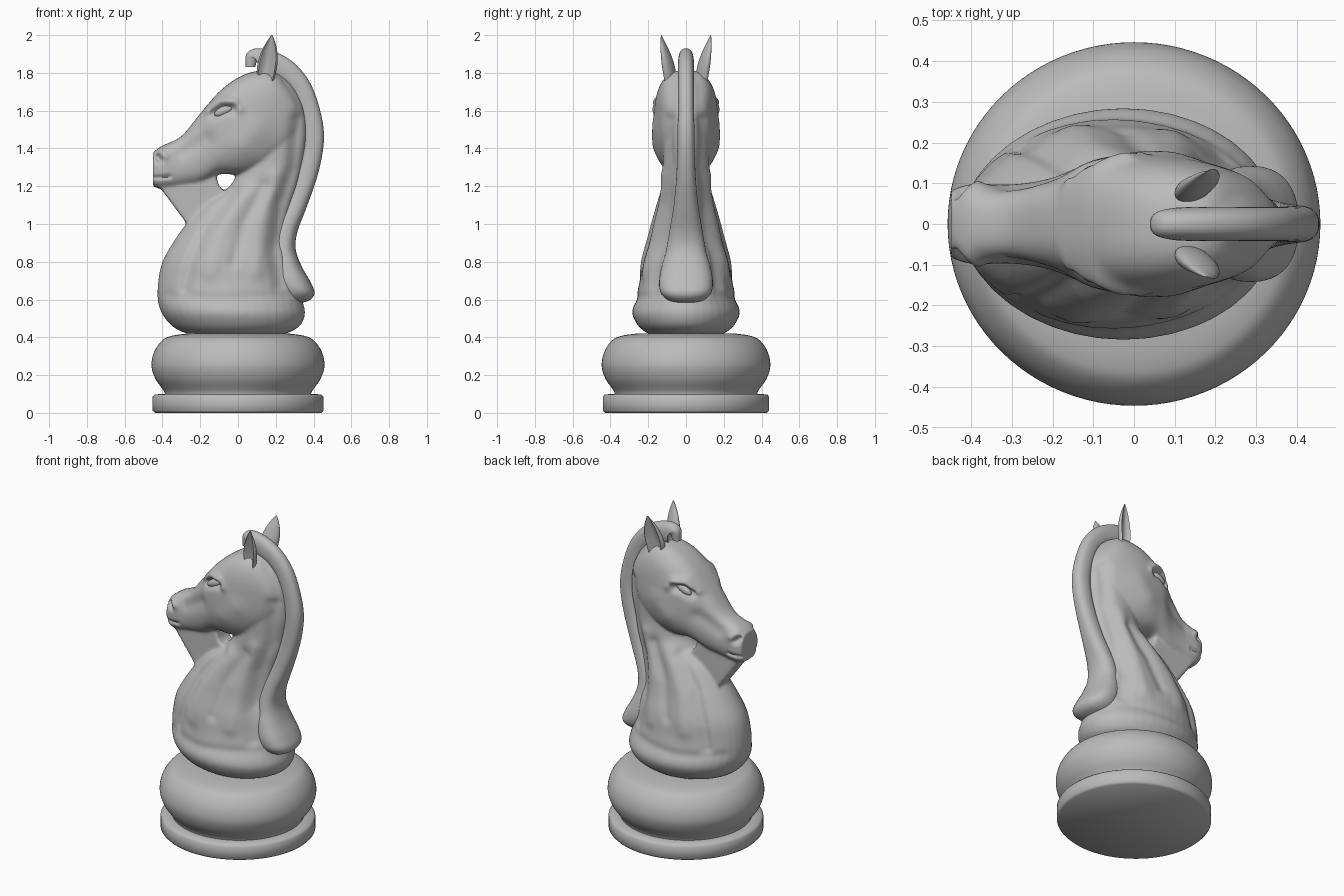
import bpy, bmesh, math
from mathutils import Vector

old = bpy.data.objects.get("Cube")
if old:
    bpy.data.objects.remove(old, do_unlink=True)

grey = bpy.data.materials.new("plain grey")
grey.use_nodes = True
grey.diffuse_color = (0.5, 0.5, 0.5, 1)
grey.node_tree.nodes["Principled BSDF"].inputs["Base Color"].default_value = (0.5, 0.5, 0.5, 1)


def make(name, bm):
    bmesh.ops.recalc_face_normals(bm, faces=bm.faces)
    mesh = bpy.data.meshes.new(name)
    bm.to_mesh(mesh)
    bm.free()
    mesh.materials.append(grey)
    ob = bpy.data.objects.new(name, mesh)
    bpy.context.collection.objects.link(ob)
    return ob


def smooth(ob, angle=40):
    bpy.ops.object.select_all(action='DESELECT')
    ob.select_set(True)
    bpy.context.view_layer.objects.active = ob
    bpy.ops.object.shade_smooth_by_angle(angle=math.radians(angle))


def spline(rows, steps):
    """Catmull-Rom through rows of numbers."""
    pts = [Vector(r) for r in rows]
    pts = [pts[0]] + pts + [pts[-1]]
    out = []
    for a, b, c, d in zip(pts, pts[1:], pts[2:], pts[3:]):
        for i in range(steps):
            t = i / steps
            out.append(b + (c - a) * (t / 2) + (2 * a - 5 * b + 4 * c - d) * (t * t / 2)
                       + (3 * b - a - 3 * c + d) * (t ** 3 / 2))
    return out + [pts[-1]]


def loft(bm, sections, power=1.0, n=40, dent=None):
    """Bridge rings given as (centre, u axis, v axis); dent may push a ring point."""
    rings = []
    for c, u, v in sections:
        ring = []
        for i in range(n):
            a = math.tau * i / n
            ca, sa = math.cos(a), math.sin(a)
            s = math.copysign(abs(sa) ** power, sa)
            k = math.copysign(abs(ca) ** power, ca)
            if dent:
                s = dent(s, k)
            ring.append(bm.verts.new(c + u * k + v * s))
        rings.append(ring)
    for p, q in zip(rings, rings[1:]):
        for i in range(n):
            j = (i + 1) % n
            bm.faces.new((p[i], p[j], q[j], q[i]))
    bm.faces.new(rings[0])
    bm.faces.new(rings[-1])


X, Y, Z = Vector((1, 0, 0)), Vector((0, 1, 0)), Vector((0, 0, 1))

# Turned base: foot disc and rounded cushion, slightly narrower in depth
def turned(name, profile, steps):
    bm = bmesh.new()
    rows = spline(profile, steps) if steps else profile
    loft(bm, [(Z * z, X * r, Y * r * 0.975) for r, z in rows], n=96)
    smooth(make(name, bm), 50)


turned("foot_disc", [(.44, 0), (.452, .012), (.452, .085), (.44, .098), (.39, .1)], 0)
turned("base_cushion", [(.385, .095), (.395, .12), (.437, .18), (.458, .25), (.443, .325),
                        (.4, .385), (.35, .408), (.27, .42)], 6)

# Chest and neck: height, front x, back x, half width
body = bmesh.new()
rows = spline([(.415, -.25, .24, .19), (.435, -.31, .29, .225), (.47, -.36, .335, .26), (.53, -.405, .355, .285),
               (.6, -.425, .34, .268), (.7, -.422, .32, .245), (.8, -.4, .295, .232), (.9, -.345, .265, .205),
               (1, -.275, .27, .178), (1.1, -.19, .29, .15), (1.2, -.045, .32, .128), (1.3, 0, .34, .122),
               (1.45, .03, .365, .12), (1.6, .08, .355, .115), (1.72, .1, .3, .09), (1.79, .12, .23, .06)], 5)
loft(body, [(Vector(((f + b) / 2, 0, z)), X * (b - f) / 2, Y * w) for z, f, b, w in rows])

# Head: x, top, bottom, half width
rows = spline([(-.45, 1.38, 1.2, .082), (-.4, 1.415, 1.185, .098), (-.3, 1.465, 1.198, .098), (-.2, 1.585, 1.215, .115),
               (-.1, 1.7, 1.262, .157), (0, 1.775, 1.262, .17), (.1, 1.81, 1.28, .165),
               (.2, 1.8, 1.33, .145), (.29, 1.7, 1.41, .11), (.34, 1.6, 1.48, .06)], 5)
loft(body, [(Vector((x, 0, (t + b) / 2)), Z * (t - b) / 2, Y * w) for x, t, b, w in rows], .72)

# Web from chin to chest
outline = [(-.425, 1.21), (-.27, 1.0), (-.1, .98), (-.05, 1.15), (-.1, 1.2), (-.115, 1.25)]
sides = [[body.verts.new((x, s * .06, z)) for x, z in outline] for s in (-1, 1)]
for i in range(len(outline)):
    j = (i + 1) % len(outline)
    body.faces.new((sides[0][i], sides[0][j], sides[1][j], sides[1][i]))
for s in sides:
    body.faces.new(s)

# Fuse the horse into one skin
horse = make("horse_body", body)
remesh = horse.modifiers.new("fuse", 'REMESH')
remesh.mode = 'VOXEL'
remesh.voxel_size = .009
relax = horse.modifiers.new("relax", 'SMOOTH')
relax.factor, relax.iterations = .5, 7
baked = bpy.data.meshes.new_from_object(horse.evaluated_get(bpy.context.evaluated_depsgraph_get()))
horse.modifiers.clear()
horse.data = baked

# Sculpt strokes on both flanks: path in x and z, radius, height along y
STROKES = [
    ([(-.03, 1.16), (-.17, .98), (-.25, .8), (-.28, .66)], .03, -.018),   # chest groove
    ([(.02, 1.17), (-.1, .95), (-.15, .75)], .05, .012),                  # throat muscle
    ([(.14, 1.2), (.03, 1.0), (-.02, .8)], .035, -.014),                  # shoulder groove
    ([(.2, 1.25), (.13, 1.0), (.1, .75)], .045, .012),                    # shoulder muscle
    ([(.31, 1.55), (.29, 1.3), (.22, 1.1), (.19, .85), (.22, .68)], .035, -.018),  # groove by mane
    ([(-.36, .62), (-.1, .6), (.25, .62)], .03, -.008),                   # fold above the hem
    ([(-.16, 1.6), (-.1, 1.655), (-.02, 1.645), (.0, 1.61)], .025, .024),  # brow
    ([(-.13, 1.585), (-.07, 1.61), (-.02, 1.61)], .028, -.03),            # eye socket
    ([(-.3, 1.38), (-.17, 1.45)], .04, -.012),                            # face hollow
    ([(.03, 1.42), (.09, 1.5)], .07, .012),                               # cheek
    ([(-.425, 1.355), (-.415, 1.34)], .016, -.03),                        # nostril
    ([(-.41, 1.385), (-.385, 1.36)], .02, .012),                          # nostril rim
    ([(-.44, 1.245), (-.36, 1.25)], .01, -.012),                          # mouth
]


def gap(p, path):
    best = 9
    for a, b in zip(path, path[1:]):
        a, b = Vector(a), Vector(b)
        t = max(0, min(1, (p - a).dot(b - a) / (b - a).length_squared))
        best = min(best, (p - a - (b - a) * t).length)
    return best


for v in baked.vertices:
    p = Vector((v.co.x, v.co.z))
    side = max(-1, min(1, v.co.y / .05))
    v.co.y += side * sum(h * math.exp(-(gap(p, path) / r) ** 2) for path, r, h in STROKES)
smooth(horse, 60)

# Mane: outer x, outer z, half width, depth
rows = spline([(.04, 1.83, .025, .05), (.045, 1.9, .035, .08), (.1, 1.93, .04, .13), (.2, 1.91, .042, .13),
               (.3, 1.85, .042, .12), (.38, 1.75, .042, .11), (.43, 1.62, .043, .11), (.455, 1.48, .045, .11),
               (.443, 1.35, .047, .11), (.41, 1.22, .052, .11), (.36, 1.08, .065, .11), (.315, .96, .085, .12),
               (.305, .87, .105, .14), (.335, .78, .128, .17), (.38, .7, .142, .2), (.405, .64, .135, .2),
               (.385, .6, .1, .17), (.33, .58, .05, .1)], 6)
mane = bmesh.new()
sections = []
for i, (x, z, w, d) in enumerate(rows):
    a, b = rows[max(i - 1, 0)], rows[min(i + 1, len(rows) - 1)]
    tangent = Vector((b[0] - a[0], 0, b[1] - a[1])).normalized()
    inward = Vector((tangent.z, 0, -tangent.x))
    if z < .9:    # the lower tongue stays level
        inward = inward.lerp(-X, min(1, (.9 - z) / .1)).normalized()
    sections.append((Vector((x, 0, z)) + inward * d / 2, inward * d / 2, Y * w))
loft(mane, sections, .85)
smooth(make("mane", mane), 60)

# Ears and eyes on both sides
for side, word in ((1, "back"), (-1, "front")):
    ear = bmesh.new()
    rows = spline([(.15, .085, 1.74, .035, .03), (.15, .09, 1.8, .05, .033), (.158, .1, 1.86, .052, .03),
                   (.167, .113, 1.92, .04, .02), (.174, .124, 1.965, .022, .01), (.18, .131, 2, .003, .002)], 5)
    across = Vector((1, side * .3, 0))
    loft(ear, [(Vector((x, side * y, z)), across * a, Y * side * b) for x, y, z, a, b in rows],
         dent=lambda s, k: s - 1.25 * max(0, 1 - (k / .8) ** 2) if s > 0 else s)
    smooth(make(word + "_ear", ear), 50)

    eye = bmesh.new()
    bmesh.ops.create_uvsphere(eye, u_segments=24, v_segments=12, radius=1)
    for v in eye.verts:
        x, y, z = v.co
        v.co = (-.075 + .05 * x + .01 * z, side * (.128 + .02 * y), 1.6 + .028 * z + .012 * x)
    smooth(make(word + "_eye", eye), 60)
